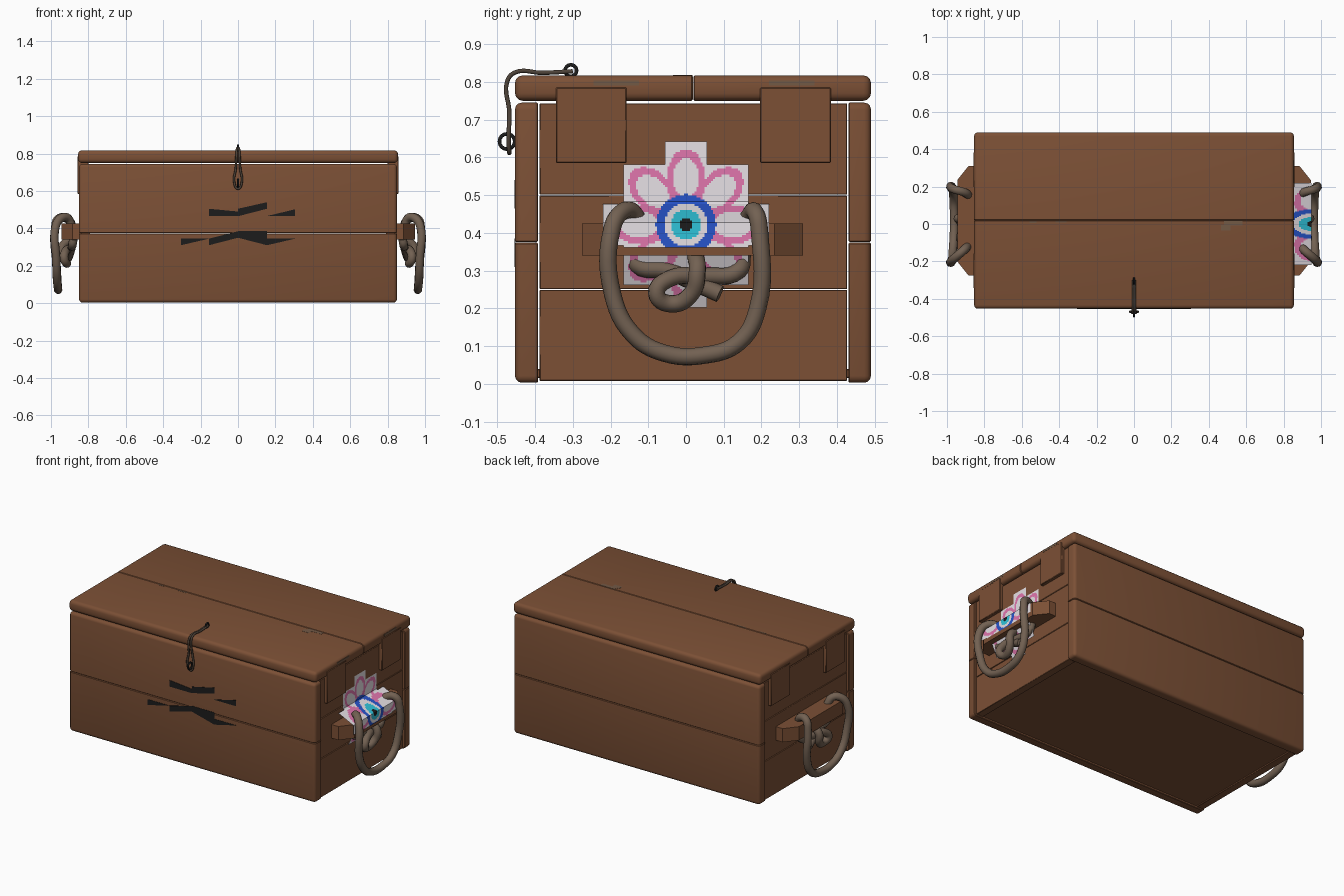
import bpy, bmesh, math
from mathutils import Vector

if "Cube" in bpy.data.objects:
    bpy.data.objects.remove(bpy.data.objects["Cube"])


def material(name, rgb):
    m = bpy.data.materials.new(name)
    m.use_nodes = True
    m.diffuse_color = (*rgb, 1)
    bsdf = m.node_tree.nodes["Principled BSDF"]
    bsdf.inputs["Base Color"].default_value = (*rgb, 1)
    bsdf.inputs["Roughness"].default_value = 0.8
    return m


WOOD = material("brown wood", (0.2, 0.08, 0.036))
WORN = material("worn wood", (0.17, 0.1, 0.06))
ROPE = material("rope", (0.17, 0.12, 0.085))
WIRE = material("dull wire", (0.075, 0.055, 0.04))
BLACK = material("black", (0.012, 0.012, 0.012))
WHITE = material("white paint", (0.85, 0.8, 0.84))
PINK = material("pink paint", (0.75, 0.18, 0.42))
BLUE = material("blue paint", (0.02, 0.09, 0.6))
CYAN = material("cyan paint", (0.03, 0.55, 0.7))


def finish(bm, name, mats):
    mesh = bpy.data.meshes.new(name)
    bmesh.ops.recalc_face_normals(bm, faces=bm.faces)
    bm.to_mesh(mesh)
    bm.free()
    for m in mats:
        mesh.materials.append(m)
    ob = bpy.data.objects.new(name, mesh)
    bpy.context.collection.objects.link(ob)
    return ob


def smooth(ob):
    bpy.ops.object.select_all(action="DESELECT")
    ob.select_set(True)
    bpy.context.view_layer.objects.active = ob
    bpy.ops.object.shade_smooth_by_angle(angle=math.radians(40))


def plank(name, lo, hi, mat=WOOD, radius=0.0, rounded=None, edge=0.003):
    """Box between two corners; edges chosen by the rule get a wide rounding."""
    lo, hi = Vector(lo), Vector(hi)
    bm = bmesh.new()
    bmesh.ops.create_cube(bm, size=1)
    for v in bm.verts:
        v.co = Vector((lo[i] + (v.co[i] + 0.5) * (hi[i] - lo[i]) for i in range(3)))
    if rounded:
        # u runs from -1 to 1 across the box on each axis, at the edge's middle
        pick = []
        for e in bm.edges:
            mid = (e.verts[0].co + e.verts[1].co) / 2
            u = [round(2 * (mid[i] - lo[i]) / (hi[i] - lo[i]) - 1) for i in range(3)]
            if rounded(*u):
                pick.append(e)
        bmesh.ops.bevel(bm, geom=pick, offset=radius, segments=3, profile=0.5, affect="EDGES")
    ob = finish(bm, name, [mat])
    if edge:
        b = ob.modifiers.new("Soft edges", "BEVEL")
        b.width, b.segments, b.limit_method = edge, 1, "ANGLE"
        b.angle_limit = math.radians(60)
    smooth(ob)
    return ob


def prism(name, outline, place, depth, mat):
    """Extrude a 2D outline; place(a, b, d) gives the 3D point."""
    bm = bmesh.new()
    near = [bm.verts.new(place(a, b, 0)) for a, b in outline]
    far = [bm.verts.new(place(a, b, depth)) for a, b in outline]
    bm.faces.new(near)
    bm.faces.new(far)
    n = len(outline)
    for i in range(n):
        bm.faces.new((near[i], near[(i + 1) % n], far[(i + 1) % n], far[i]))
    return finish(bm, name, [mat])


def tube(name, points, radius, mat, cyclic=False):
    cu = bpy.data.curves.new(name, "CURVE")
    cu.dimensions = "3D"
    cu.bevel_depth, cu.bevel_resolution, cu.resolution_u = radius, 3, 6
    cu.use_fill_caps = not cyclic
    sp = cu.splines.new("BEZIER")
    sp.bezier_points.add(len(points) - 1)
    for bp, p in zip(sp.bezier_points, points):
        bp.co = p
        bp.handle_left_type = bp.handle_right_type = "AUTO"
    sp.use_cyclic_u = cyclic
    cu.materials.append(mat)
    ob = bpy.data.objects.new(name, cu)
    bpy.context.collection.objects.link(ob)
    bpy.ops.object.select_all(action="DESELECT")
    ob.select_set(True)
    bpy.context.view_layer.objects.active = ob
    bpy.ops.object.convert(target="MESH")
    smooth(bpy.context.object)


# Front and back walls, two boards each, rounded on the outer edges
for name, y0, y1, out in (("front", -0.453, -0.392, -1), ("back", 0.43, 0.49, 1)):
    for part, z0, z1, end in (("lower", 0.003, 0.374, -1), ("upper", 0.376, 0.745, 1)):
        plank(f"{name}_{part}_board", (-0.85, y0, z0), (0.85, y1, z1), radius=0.018,
              rounded=lambda x, y, z: (y == out and z in (0, end)) or (x and z == end and not y))

# Floor
plank("floor", (-0.83, -0.395, 0.015), (0.83, 0.435, 0.04))

# Lid boards, rounded all round except along the seam
for name, y0, y1, out in (("front", -0.453, 0.018, -1), ("back", 0.02, 0.49, 1)):
    plank(f"lid_{name}_board", (-0.855, y0, 0.75), (0.855, y1, 0.817), radius=0.02,
          rounded=lambda x, y, z: y == out or (x and y == 0))

# Worn patches on the lid
for i, (x, y, w, d) in enumerate(((-0.39, 0.012, 0.06, 0.01), (0.53, 0.005, 0.1, 0.025),
                                  (0.49, -0.02, 0.05, 0.03), (-0.54, 0.01, 0.04, 0.01))):
    plank(f"worn_patch_{i + 1}", (x - w / 2, y - d / 2, 0.816), (x + w / 2, y + d / 2, 0.8178),
          WORN, edge=0)
for y in (-0.185, 0.28):
    plank("worn_lid_end", (0.854, y - 0.06, 0.79), (0.8562, y + 0.06, 0.803), WORN, edge=0)

# Ends: boards, lid battens, cleat and rope handle, the same on both sides
HANDLE = [(0.89, -0.12, 0.41), (0.91, -0.14, 0.455), (0.945, -0.17, 0.455), (0.975, -0.196, 0.41),
          (0.972, -0.195, 0.24), (0.968, -0.14, 0.13), (0.963, -0.06, 0.082), (0.962, 0.05, 0.076),
          (0.965, 0.14, 0.11), (0.97, 0.19, 0.2), (0.978, 0.195, 0.4), (0.96, 0.185, 0.452),
          (0.91, 0.17, 0.45), (0.88, 0.15, 0.4)]
KNOT_LOOP = [(0.88, 0.15, 0.345), (0.89, 0.14, 0.3), (0.9, 0.05, 0.285), (0.92, -0.04, 0.28),
             (0.93, -0.078, 0.24), (0.915, -0.04, 0.212), (0.93, 0.015, 0.24), (0.94, 0.03, 0.3),
             (0.9, 0.025, 0.34)]
KNOT_TAIL = [(0.88, -0.14, 0.345), (0.885, -0.13, 0.315), (0.89, -0.05, 0.3),
             (0.9, 0.03, 0.265), (0.91, 0.09, 0.238)]
CLEAT = [(0.83, -0.275), (0.83, 0.31), (0.885, 0.31), (0.945, 0.235), (0.945, -0.2), (0.885, -0.275)]
for side, s in (("left", 1), ("right", -1)):
    for i, (z0, z1) in enumerate(((0.008, 0.249), (0.251, 0.499), (0.501, 0.743))):
        xs = sorted((s * 0.79, s * 0.838))
        plank(f"{side}_end_board_{i + 1}", (xs[0], -0.388, z0), (xs[1], 0.427, z1), edge=0.002)
    xs = sorted((s * 0.8, s * 0.858))
    for name, y0 in (("front", -0.345), ("back", 0.196)):
        plank(f"{side}_{name}_batten", (xs[0], y0, 0.585), (xs[1], y0 + 0.188, 0.785))
    prism(f"{side}_cleat", CLEAT, lambda a, b, d: (s * a, b, 0.34 + d), 0.085, WOOD)
    for name, path in (("handle", HANDLE), ("knot_loop", KNOT_LOOP), ("knot_tail", KNOT_TAIL)):
        tube(f"{side}_rope_{name}", [(s * x, y, z) for x, y, z in path], 0.023, ROPE)

# Painted flower draped over the left cleat
CENTRE = 0.422


def drape(z):
    """How far out the painted sheet lies at a height."""
    profile = [(0.2, 0.845), (0.34, 0.91), (0.361, 0.95), (0.428, 0.95), (0.48, 0.842), (0.7, 0.842)]
    for (z0, x0), (z1, x1) in zip(profile, profile[1:]):
        if z <= z1:
            return x0 + (x1 - x0) * max(0, z - z0) / (z1 - z0)


def flower_colour(y, z):
    r = math.hypot(y, z)
    for limit, index in ((0.018, 4), (0.04, 3), (0.057, 0), (0.08, 2)):
        if r < limit:
            return index
    step = math.pi / 4
    a = math.atan2(z, y)
    a -= round(a / step) * step
    petal = math.hypot((r * math.cos(a) - 0.125) / 0.075, r * math.sin(a) / 0.05)
    return 1 if 0.68 < petal < 1 else 0


bm = bmesh.new()
CELL = 0.0055
grid = {}


def corner(i, j):
    if (i, j) not in grid:
        z = CENTRE + j * CELL
        grid[i, j] = bm.verts.new((drape(z), i * CELL, z))
    return grid[i, j]


for i in range(-40, 40):
    for j in range(-40, 40):
        y, z = (i + 0.5) * CELL, (j + 0.5) * CELL
        stepped = any(abs(y) < w and abs(z) < h for w, h in ((0.055, 0.22), (0.165, 0.16), (0.22, 0.055)))
        if stepped and not 0.34 < CENTRE + z < 0.363:
            f = bm.faces.new((corner(i, j), corner(i + 1, j), corner(i + 1, j + 1), corner(i, j + 1)))
            f.material_index = flower_colour(y, z)
finish(bm, "painted_flower", [WHITE, PINK, BLUE, CYAN, BLACK])

# Dark slivers painted on the front
SLIVERS = [[(-0.155, 0.505), (0, 0.49), (0, 0.465), (-0.155, 0.465)],
           [(0, 0.505), (0.155, 0.54), (0.155, 0.505), (0, 0.465)],
           [(0.15, 0.465), (0.305, 0.502), (0.305, 0.465)],
           [(-0.305, 0.345), (-0.155, 0.345), (-0.305, 0.31)],
           [(-0.155, 0.345), (0, 0.385), (0, 0.35), (-0.155, 0.31)],
           [(0, 0.385), (0.155, 0.385), (0.155, 0.345), (0, 0.35)],
           [(0, 0.35), (0.155, 0.345), (0.155, 0.31)],
           [(0.155, 0.345), (0.305, 0.345), (0.155, 0.31)]]
for i, shape in enumerate(SLIVERS):
    prism(f"front_sliver_{i + 1}", shape, lambda a, b, d: (a, -0.452 - d, b), 0.003, BLACK)

# Wire hook: a narrow loop running from the lid ring down to the front ring
ARM = [(0.004, -0.3, 0.828), (0.005, -0.38, 0.824), (0.006, -0.455, 0.824),
       (0.008, -0.474, 0.8), (0.012, -0.468, 0.72), (0.02, -0.47, 0.645)]
tube("hook_wire", ARM + [(0, -0.468, 0.612)] + [(-x, y, z) for x, y, z in reversed(ARM)], 0.006, WIRE)
for name, y, z, r in (("lid_ring", -0.305, 0.83, 0.015), ("front_ring", -0.474, 0.642, 0.02)):
    tube(name, [(0, y + r * math.cos(t * math.pi / 4), z + r * math.sin(t * math.pi / 4))
                for t in range(8)], 0.005, BLACK, cyclic=True)
